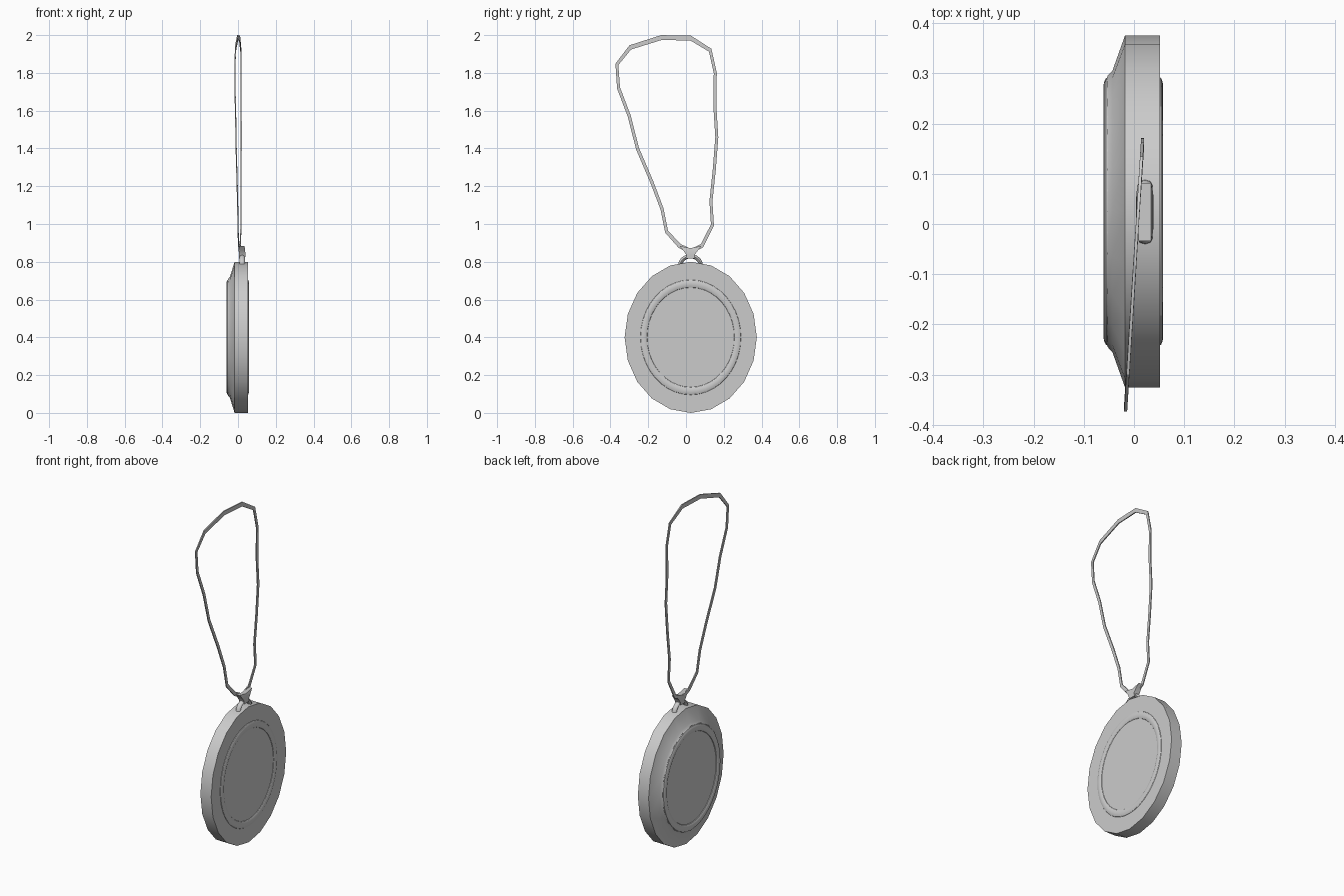
import bpy, bmesh, math
from mathutils import Vector

if "Cube" in bpy.data.objects:
    bpy.data.objects.remove(bpy.data.objects["Cube"])

CY, CZ, RY, RZ = 0.025, 0.4, 0.35, 0.4   # centre and radii of the oval disc


def finish(bm, name, angle=30):
    bmesh.ops.remove_doubles(bm, verts=bm.verts, dist=1e-6)
    bmesh.ops.recalc_face_normals(bm, faces=bm.faces)
    me = bpy.data.meshes.new(name)
    bm.to_mesh(me)
    bm.free()
    ob = bpy.data.objects.new(name, me)
    bpy.context.collection.objects.link(ob)
    bpy.ops.object.select_all(action='DESELECT')
    ob.select_set(True)
    bpy.context.view_layer.objects.active = ob
    bpy.ops.object.shade_smooth_by_angle(angle=math.radians(angle))
    return ob


def skin(bm, loops, closed):
    """Bridge equal vertex loops; cap the ends when not closed."""
    n, m = len(loops), len(loops[0])
    for i in range(n if closed else n - 1):
        a, b = loops[i], loops[(i + 1) % n]
        for j in range(m):
            k = (j + 1) % m
            bm.faces.new((a[j], a[k], b[k], b[j]))
    if not closed:
        bm.faces.new(loops[0])
        bm.faces.new(loops[-1])


def oval_lathe(name, profile, sides, closed):
    """Revolve (x, relative radius) points about the x axis into an oval."""
    bm = bmesh.new()
    loops = []
    for x, r in profile:
        loops.append([bm.verts.new((x, CY + RY * r * math.cos(t), CZ + RZ * r * math.sin(t)))
                      for t in (2 * math.pi * i / sides for i in range(sides))])
    skin(bm, loops, closed)
    return finish(bm, name)


# Disc body: flat face at +x, bevelled face at -x
oval_lathe("disc", [(0.052, 1), (-0.018, 1), (-0.043, 0.80), (-0.053, 0.77), (-0.053, 0.6)], 20, False)

# Raised rings on both faces
for name, x0, h in (("face_ring", 0.050, 0.008), ("back_ring", -0.051, -0.010)):
    section = [(x0 + h * math.sin(a), 0.71 + 0.055 * math.cos(a))
               for a in (math.pi * i / 6 for i in range(7))]
    oval_lathe(name, section, 40, True)

# Bail: half ring on top of the disc
bm = bmesh.new()
loops = []
for i in range(13):
    t = math.pi * i / 12
    loops.append([bm.verts.new((0.022 + 0.015 * math.cos(a),
                                0.024 + (0.054 + 0.011 * math.sin(a)) * math.cos(t),
                                0.782 + (0.047 + 0.011 * math.sin(a)) * math.sin(t)))
                  for a in (2 * math.pi * j / 8 for j in range(8))])
skin(bm, loops, False)
finish(bm, "bail", 50)

# Knot: cord gathered through the bail, wider at the top
bm = bmesh.new()
loops = []
for z, hw, x0, x1 in ((0.818, 0.020, 0.006, 0.038), (0.838, 0.023, 0.004, 0.039),
                      (0.862, 0.040, 0.005, 0.038), (0.884, 0.058, 0.009, 0.034)):
    loops.append([bm.verts.new((x, 0.024 + s * hw, z - (0.012 if s == 0 and z > 0.88 else 0)))
                  for x, s in ((x0, -1), (x0, 0), (x0, 1), (x1, 1), (x1, 0), (x1, -1))])
skin(bm, loops, False)
finish(bm, "knot")

# Cord: thin flat ribbon following an uneven loop
path = [(0.025, 0.855), (0.085, 0.885), (0.14, 0.995), (0.132, 1.12), (0.15, 1.29), (0.163, 1.46),
        (0.153, 1.62), (0.155, 1.80), (0.128, 1.92), (0.025, 1.984), (-0.13, 1.987), (-0.295, 1.935),
        (-0.366, 1.845), (-0.357, 1.72), (-0.30, 1.57), (-0.257, 1.40), (-0.18, 1.22),
        (-0.127, 1.08), (-0.103, 0.96), (-0.035, 0.885)]
bm = bmesh.new()
loops = []
for i, (y, z) in enumerate(path):
    p, q = Vector(path[i - 1]), Vector(path[(i + 1) % len(path)])
    d = (q - p).normalized()
    ny, nz = -d.y * 0.008, d.x * 0.013
    x = 0.017 + (y - 0.16) * 0.064
    loops.append([bm.verts.new((x + sx * 0.003, y + s * ny, z + s * nz))
                  for sx, s in ((-1, -1), (1, -1), (1, 1), (-1, 1))])
skin(bm, loops, True)
finish(bm, "cord")
